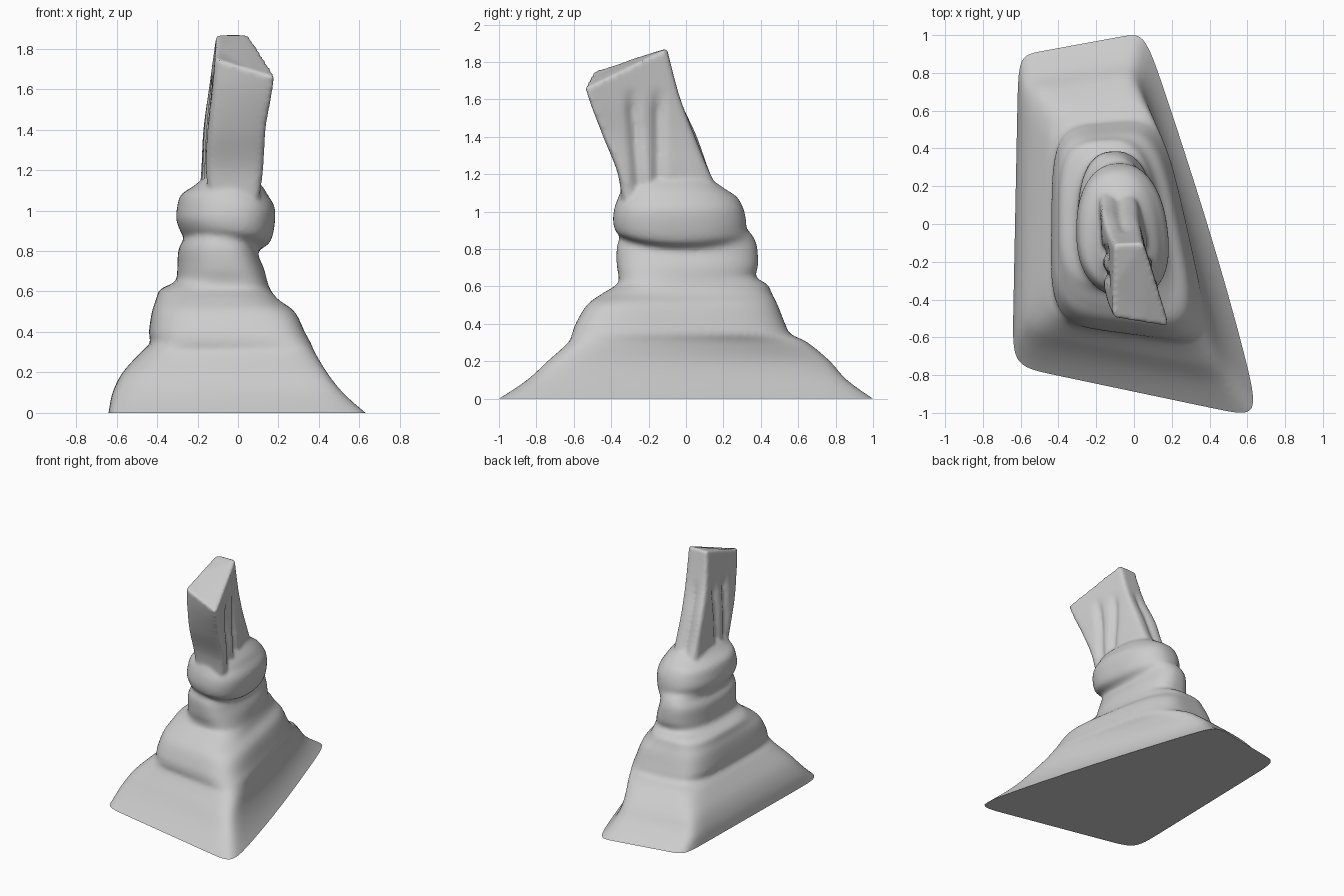
import bpy, bmesh, math

if "Cube" in bpy.data.objects:
    bpy.data.objects.remove(bpy.data.objects["Cube"])

N = 144
SQUARE = [(-1, -1), (1, -1), (1, 1), (-1, 1)]           # FL, FR, BR, BL
BASE = [(-1, -.73), (1, -1), (.07, 1), (-.95, .88)]     # skewed footprint


def unit_ring(n):
    """Square with rounded corners (n large) to circle (n = 2)."""
    out = []
    for i in range(N):
        a = 2 * math.pi * i / N
        c, s = math.cos(a), math.sin(a)
        r = (abs(c) ** n + abs(s) ** n) ** (-1 / n)
        out.append((r * c, r * s))
    return out


def in_quad(q, u, v):
    """Bilinear position inside four corners."""
    w = [(1 - u) * (1 - v), (1 + u) * (1 - v), (1 + u) * (1 + v), (1 - u) * (1 + v)]
    return [sum(w[k] * q[k][d] for k in range(4)) / 4 for d in range(len(q[0]))]


def spline(rows, steps):
    """Smoothed rows between the given ones."""
    out = []
    for i in range(len(rows) - 1):
        p = [rows[max(0, min(len(rows) - 1, i + k))] for k in (-1, 0, 1, 2)]
        for j in range(steps):
            t = j / steps
            out.append([b + .5 * t * (c - a + t * (2 * a - 5 * b + 4 * c - d + t * (3 * (b - c) + d - a)))
                        for a, b, c, d in zip(*p)])
    return out + [list(rows[-1])]


def loft(name, rings):
    bm = bmesh.new()
    vs = [[bm.verts.new(p) for p in r] for r in rings]
    for a, b in zip(vs, vs[1:]):
        for i in range(N):
            j = (i + 1) % N
            bm.faces.new((a[i], a[j], b[j], b[i]))
    bm.faces.new(vs[0][::-1])
    bm.faces.new(vs[-1])
    me = bpy.data.meshes.new(name)
    bm.to_mesh(me)
    bm.free()
    ob = bpy.data.objects.new(name, me)
    bpy.context.collection.objects.link(ob)
    return ob


# Stepped pedestal: z, x min, x max, y min, y max, roundness
# (starts below the ground, trimmed flat at z = 0 later)
body_rows = [
    (-.1, -.66, .76, -1.17, 1.16, 0),
    (0, -.64, .632, -1, 1, 0),
    (.1, -.62, .52, -.85, .86, .08),
    (.2, -.57, .44, -.74, .77, .15),
    (.3, -.48, .38, -.63, .65, .3),
    (.345, -.435, .36, -.61, .56, .42),
    (.4, -.44, .33, -.59, .53, .47),
    (.5, -.425, .28, -.53, .49, .5),
    (.56, -.405, .20, -.45, .46, .55),
    (.61, -.385, .16, -.37, .435, .6),
    (.65, -.31, .145, -.36, .375, .65),
    (.71, -.30, .13, -.37, .385, .7),
    (.79, -.295, .105, -.37, .38, .72),
    (.84, -.27, .105, -.355, .355, .75),
    (.88, -.285, .16, -.38, .325, .75),
    (.95, -.305, .182, -.39, .32, .75),
    (1.02, -.30, .18, -.382, .305, .75),
    (1.08, -.28, .145, -.36, .27, .75),
    (1.12, -.22, .12, -.342, .21, .75),
    (1.17, -.16, .07, -.31, .14, .75),
]
rings = []
for z, x0, x1, y0, y1, b in spline(body_rows, 4):
    b = max(0, b)
    q = [[f + (s - f) * b ** 1.3 for f, s in zip(fc, sc)] for fc, sc in zip(BASE, SQUARE)]
    pts = []
    for u, v in unit_ring(2 + 13 * (1 - b) ** 2.6):
        bow = .06 * (1 - v * v) * (1 - b) if u > .5 else 0   # bowed right edge
        pts.append(in_quad(q, u + bow, v))
    lo = [min(p[d] for p in pts) for d in (0, 1)]
    hi = [max(p[d] for p in pts) for d in (0, 1)]
    sag = math.exp(-((z - .85) / .09) ** 2)             # wavy crease under the collar
    ring = []
    for p in pts:
        s = (p[0] - lo[0]) / (hi[0] - lo[0])
        t = (p[1] - lo[1]) / (hi[1] - lo[1])
        dz = sag * (.04 * (2 * t - 1) ** 2 - .03 * (2 * s - 1) - .01)
        ring.append((x0 + s * (x1 - x0), y0 + t * (y1 - y0), z + dz))
    rings.append(ring)
pedestal = loft("pedestal", rings)

# Leaning post: x, y, z of corners FL, FR, BR, BL per level
post_rows = [
    (-.14, -.33, 1.0, .11, -.33, 1.0, .0, .22, 1.0, -.2, .22, 1.0),
    (-.155, -.35, 1.2, .13, -.36, 1.2, .015, .125, 1.2, -.18, .125, 1.2),
    (-.14, -.42, 1.4, .14, -.44, 1.4, .02, .04, 1.4, -.17, .055, 1.4),
    (-.12, -.47, 1.6, .168, -.505, 1.56, .035, -.04, 1.62, -.14, -.045, 1.62),
    (-.11, -.49, 1.75, .183, -.54, 1.66, .05, -.105, 1.87, -.105, -.11, 1.87),
]
rings = []
levels = spline(post_rows, 12)
for i, r in enumerate(levels):
    q = [r[k:k + 3] for k in (0, 3, 6, 9)]
    ring = []
    k = i / (len(levels) - 1)
    for u, v in unit_ring(5 + 12 * k):
        u, v = u * (1.06 - .03 * k), v * (1.03 - .01 * k)
        p = in_quad(q, u, v)
        fade = max(0, min(1, (1.66 - p[2]) / .12))
        # long upright side grooves
        g = sum(math.exp(-((p[1] - c) / .03) ** 2) for c in (-.25 - .08 * (p[2] - 1.1), -.15))
        side = max(0, min(1, (abs(u) - .7) / .2))
        p[0] -= math.copysign(.028 * g * fade * side, u)
        # shallow groove down the back
        if v > .6:
            p[1] -= .02 * fade * math.exp(-(u / .25) ** 2)
        ring.append(p)
    rings.append(ring)
post = loft("post", rings)

# Fuse the parts into one softly blended body
bpy.ops.object.select_all(action='DESELECT')
post.select_set(True)
pedestal.select_set(True)
bpy.context.view_layer.objects.active = pedestal
bpy.ops.object.join()
pedestal.name = "stepped_pedestal_with_post"
rm = pedestal.modifiers.new("fuse", 'REMESH')
rm.mode = 'VOXEL'
rm.voxel_size = .013
rm.use_smooth_shade = True
sm = pedestal.modifiers.new("soften", 'SMOOTH')
sm.factor = .5
sm.iterations = 5
for m in ("fuse", "soften"):
    bpy.ops.object.modifier_apply(modifier=m)

# Trim flat at the ground and close the underside
bm = bmesh.new()
bm.from_mesh(pedestal.data)
bmesh.ops.bisect_plane(bm, geom=bm.verts[:] + bm.edges[:] + bm.faces[:],
                       plane_co=(0, 0, 0), plane_no=(0, 0, 1), clear_inner=True)
bmesh.ops.holes_fill(bm, edges=[e for e in bm.edges if e.is_boundary], sides=0)
bmesh.ops.recalc_face_normals(bm, faces=bm.faces[:])
bm.to_mesh(pedestal.data)
bm.free()
bpy.ops.object.shade_smooth_by_angle(angle=math.radians(50))
